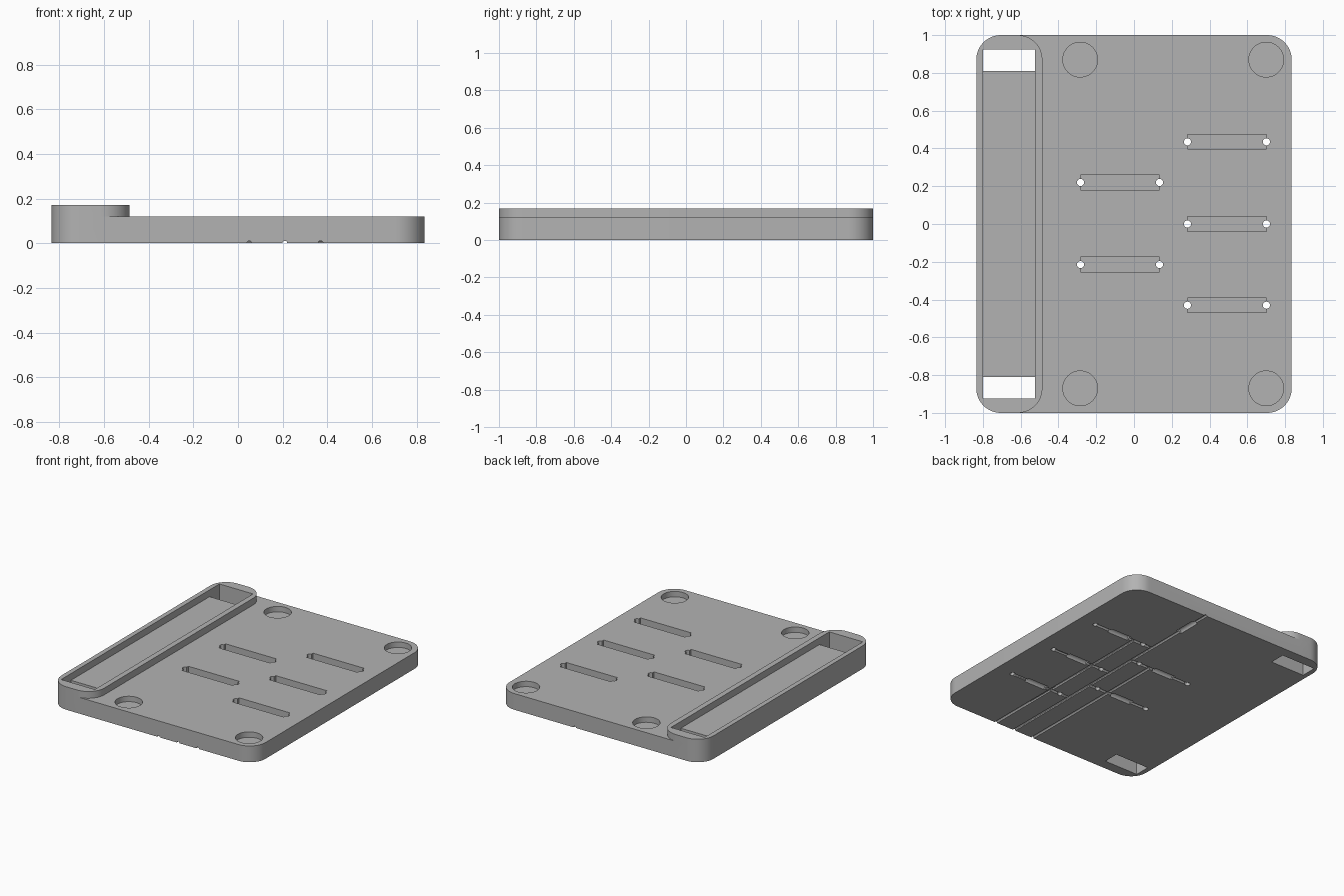
import bpy, bmesh, math
from mathutils import Matrix

if "Cube" in bpy.data.objects:
    bpy.data.objects.remove(bpy.data.objects["Cube"])

grey = bpy.data.materials.new("grey plastic")
grey.use_nodes = True
colour = (0.45, 0.45, 0.45, 1)
grey.diffuse_color = colour
grey.node_tree.nodes["Principled BSDF"].inputs["Base Color"].default_value = colour

TOP, RIM = 0.12, 0.17          # plate top, tray rim
LEFT, RIGHT = -0.835, 0.835
EPS = 0.05                     # cutter overshoot


def make(name, bm):
    bmesh.ops.recalc_face_normals(bm, faces=bm.faces)
    mesh = bpy.data.meshes.new(name)
    bm.to_mesh(mesh)
    bm.free()
    mesh.materials.append(grey)
    obj = bpy.data.objects.new(name, mesh)
    bpy.context.scene.collection.objects.link(obj)
    return obj


def rounded_slab(name, x0, x1, height, radius=0.13, steps=12):
    """Upright slab with rounded vertical corners."""
    bm = bmesh.new()
    cx, hx, hy = (x0 + x1) / 2, (x1 - x0) / 2 - radius, 1 - radius
    ring = []
    for quarter, (sx, sy) in enumerate([(1, 1), (-1, 1), (-1, -1), (1, -1)]):
        for i in range(steps + 1):
            a = (quarter + i / steps) * math.pi / 2
            ring.append(bm.verts.new((cx + sx * hx + radius * math.cos(a),
                                      sy * hy + radius * math.sin(a), 0)))
    face = bm.faces.new(ring)
    new = bmesh.ops.extrude_face_region(bm, geom=[face])["geom"]
    bmesh.ops.translate(bm, vec=(0, 0, height),
                        verts=[v for v in new if isinstance(v, bmesh.types.BMVert)])
    return make(name, bm)


def box(x0, x1, y0, y1, z0, z1):
    bm = bmesh.new()
    place = Matrix.Translation(((x0 + x1) / 2, (y0 + y1) / 2, (z0 + z1) / 2))
    bmesh.ops.create_cube(bm, size=1, matrix=place @ Matrix.Diagonal((x1 - x0, y1 - y0, z1 - z0, 1)))
    return make("cutter", bm)


def rod(centre, radius, length, axis="Z", sides=24):
    bm = bmesh.new()
    turn = {"X": Matrix.Rotation(math.pi / 2, 4, "Y"),
            "Y": Matrix.Rotation(math.pi / 2, 4, "X"), "Z": Matrix()}[axis]
    bmesh.ops.create_cone(bm, cap_ends=True, segments=sides, radius1=radius, radius2=radius,
                          depth=length, matrix=Matrix.Translation(centre) @ turn)
    return make("cutter", bm)


def combine(target, tool, operation="DIFFERENCE"):
    """Apply a boolean straight away and drop the tool object."""
    mod = target.modifiers.new("cut", "BOOLEAN")
    mod.operation, mod.solver, mod.object = operation, "EXACT", tool
    graph = bpy.context.evaluated_depsgraph_get()
    mesh = bpy.data.meshes.new_from_object(target.evaluated_get(graph))
    target.modifiers.clear()
    target.data = mesh
    bpy.data.objects.remove(tool)


# Plate with the raised tray along its right edge
plate = rounded_slab("mounting_plate", LEFT, RIGHT, TOP)
combine(plate, rounded_slab("tray", LEFT, -0.485, RIM), "UNION")

# Tray cavity and the opening through each end of its floor
combine(plate, box(-0.8, -0.525, -0.925, 0.925, TOP, RIM + EPS))
for s in (-1, 1):
    y0, y1 = sorted((s * 0.81, s * 0.925))
    combine(plate, box(-0.8, -0.525, y0, y1, -EPS, RIM))

# Round corner recesses
for x in (-0.285, 0.7):
    for y in (-0.87, 0.87):
        combine(plate, rod((x, y, TOP), 0.092, 0.08, sides=48))

# Slots with pin holes at both ends, and wire channels below
GROOVE, BODY, BUS = 0.011, 0.024, 0.21
slots = [(0.283, y) for y in (-0.43, 0, 0.435)] + [(-0.283, y) for y in (-0.215, 0.22)]
for x, y in slots:
    end = x + 0.418
    combine(plate, box(x, end, y - 0.039, y + 0.039, 0.05, TOP + EPS))
    for px in (x, end):
        combine(plate, rod((px, y, 0.06), 0.019, 0.3, sides=16))
    a, b = min(x, BUS), max(end, BUS)
    combine(plate, rod(((a + b) / 2, y, 0), GROOVE, b - a, "X", 12))
    combine(plate, rod(((x + end) / 2, y, 0), BODY, 0.17, "X", 16))

# Long wire channels from the front edge
for x, y_end in ((0.05, 0.22), (BUS, 1.1), (0.37, 0.435)):
    combine(plate, rod((x, (y_end - 1.1) / 2, 0), GROOVE, y_end + 1.1, "Y", 12))
combine(plate, rod((BUS, 0.8, 0), BODY, 0.17, "Y", 16))

# Smooth rounded walls, crisp edges
bpy.ops.object.select_all(action="DESELECT")
plate.select_set(True)
bpy.context.view_layer.objects.active = plate
bpy.ops.object.shade_smooth_by_angle(angle=math.radians(30))
